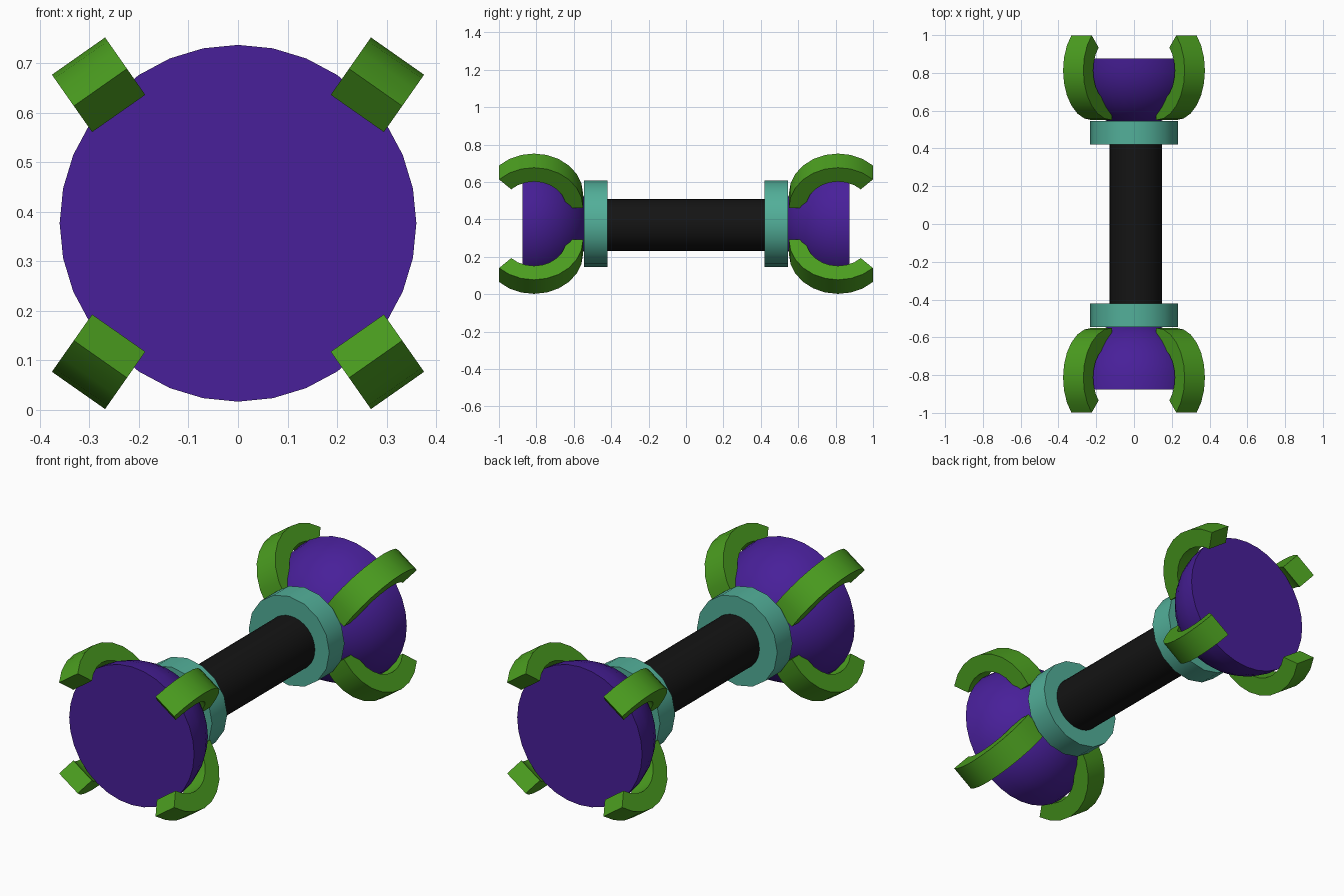
import bpy, bmesh
from math import sin, cos, radians, pi
from mathutils import Vector, Matrix

if "Cube" in bpy.data.objects:
    bpy.data.objects.remove(bpy.data.objects["Cube"])

ZC = 0.377  # height of the dumbbell axis


def material(name, rgb):
    m = bpy.data.materials.new(name)
    m.diffuse_color = (*rgb, 1)
    m.use_nodes = True
    m.node_tree.nodes["Principled BSDF"].inputs["Base Color"].default_value = m.diffuse_color
    return m


PURPLE = material("purple", (0.065, 0.014, 0.32))
GREEN = material("green", (0.07, 0.34, 0.014))
TEAL = material("teal", (0.085, 0.43, 0.32))
BLACK = material("black", (0.007, 0.007, 0.007))


def finish(bm, name, mat):
    bmesh.ops.recalc_face_normals(bm, faces=bm.faces)
    me = bpy.data.meshes.new(name)
    bm.to_mesh(me)
    bm.free()
    ob = bpy.data.objects.new(name, me)
    bpy.context.collection.objects.link(ob)
    me.materials.append(mat)
    bpy.ops.object.select_all(action='DESELECT')
    ob.select_set(True)
    bpy.context.view_layer.objects.active = ob
    bpy.ops.object.shade_smooth_by_angle(angle=radians(35))
    return ob


def cylinder(name, r, y0, y1, sides, mat, x=0, z=ZC):
    bm = bmesh.new()
    bmesh.ops.create_cone(bm, cap_ends=True, segments=sides, radius1=r, radius2=r,
                          depth=abs(y1 - y0),
                          matrix=Matrix.Translation((x, (y0 + y1) / 2, z))
                          @ Matrix.Rotation(pi / 2, 4, 'X'))
    return finish(bm, name, mat)


def dome(name, sy):
    # half sphere, flat side outward
    bm = bmesh.new()
    bmesh.ops.create_uvsphere(bm, u_segments=32, v_segments=16, radius=0.36,
                              matrix=Matrix.Rotation(pi / 2, 4, 'X'))
    geom = bm.verts[:] + bm.edges[:] + bm.faces[:]
    bmesh.ops.bisect_plane(bm, geom=geom, plane_co=(0, 0, 0), plane_no=(0, sy, 0),
                           clear_outer=True, dist=1e-4)
    bmesh.ops.holes_fill(bm, edges=[e for e in bm.edges if e.is_boundary], sides=0)
    bmesh.ops.translate(bm, verts=bm.verts, vec=(0, sy * 0.875, ZC))
    return finish(bm, name, PURPLE)


def claw(name, sx, sy, sz):
    # rectangular section swept through a 135 degree arc
    out = Vector((0.574, 0, 0.819))
    side = Vector((0.819, 0, -0.574)) * 0.0655
    centre = Vector((0.171, 0.813, 0.122))
    steps = 9
    bm = bmesh.new()
    rings = []
    for i in range(steps + 1):
        a = radians(45 - 135 * i / steps)
        ray = out * cos(a) + Vector((0, sin(a), 0))
        ring = []
        for r, s in ((0.172, -1), (0.263, -1), (0.263, 1), (0.172, 1)):
            p = centre + ray * r + side * s
            ring.append(bm.verts.new((p.x * sx, p.y * sy, p.z * sz + ZC)))
        rings.append(ring)
    for a, b in zip(rings, rings[1:]):
        for k in range(4):
            n = (k + 1) % 4
            bm.faces.new((a[k], a[n], b[n], b[k]))
    bm.faces.new(rings[0])
    bm.faces.new(rings[-1])
    return finish(bm, name, GREEN)


# central grip
cylinder("handle", 0.139, -0.5, 0.5, 32, BLACK, x=0.01, z=0.37)

# collar, dome and four claws at each end
for sy, end in ((-1, "front"), (1, "back")):
    cylinder(f"{end}_collar", 0.232, sy * 0.42, sy * 0.545, 16, TEAL)
    dome(f"{end}_dome", sy)
    for sx, lr in ((-1, "left"), (1, "right")):
        for sz, ud in ((-1, "lower"), (1, "upper")):
            claw(f"{end}_{ud}_{lr}_claw", sx, sy, sz)
